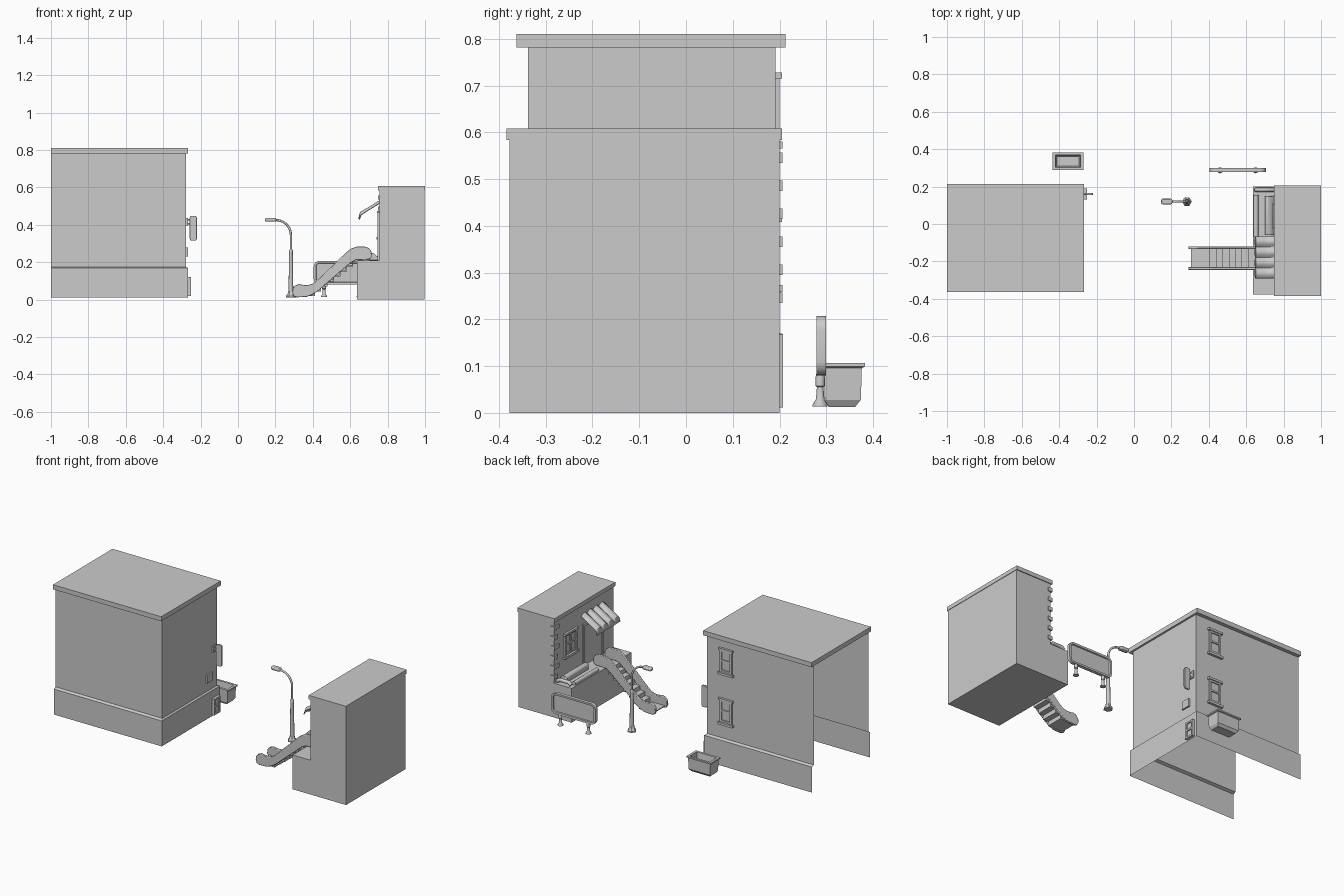
import bpy, bmesh, math
from mathutils import Vector

if "Cube" in bpy.data.objects:
    bpy.data.objects.remove(bpy.data.objects["Cube"])


def finish(name, bm, smooth=False, bevel=0, segs=2):
    bmesh.ops.recalc_face_normals(bm, faces=bm.faces)
    me = bpy.data.meshes.new(name)
    bm.to_mesh(me)
    bm.free()
    ob = bpy.data.objects.new(name, me)
    bpy.context.collection.objects.link(ob)
    if bevel:
        m = ob.modifiers.new("bevel", "BEVEL")
        m.width, m.segments = bevel, segs
    if smooth:
        bpy.ops.object.select_all(action="DESELECT")
        ob.select_set(True)
        bpy.context.view_layer.objects.active = ob
        bpy.ops.object.shade_smooth_by_angle(angle=math.radians(40))
    return ob


def prism(name, pts, axis, a, b, **kw):
    """Extrude a 2D profile along an axis from a to b."""
    put = {"x": lambda u, v, w: (w, u, v), "y": lambda u, v, w: (u, w, v),
           "z": lambda u, v, w: (u, v, w)}[axis]
    bm = bmesh.new()
    f = bm.faces.new([bm.verts.new(put(u, v, a)) for u, v in pts])
    r = bmesh.ops.extrude_face_region(bm, geom=[f])
    d = Vector(put(0, 0, b - a))
    for v in r["geom"]:
        if isinstance(v, bmesh.types.BMVert):
            v.co += d
    return finish(name, bm, **kw)


def box(name, x0, x1, y0, y1, z0, z1, **kw):
    return prism(name, [(x0, y0), (x1, y0), (x1, y1), (x0, y1)], "z", z0, z1, **kw)


def round_rect(u0, u1, v0, v1, r, n=5):
    out = []
    for cu, cv, s in ((u1 - r, v1 - r, 0), (u0 + r, v1 - r, 1), (u0 + r, v0 + r, 2), (u1 - r, v0 + r, 3)):
        for i in range(n + 1):
            t = (s + i / n) * math.pi / 2
            out.append((cu + r * math.cos(t), cv + r * math.sin(t)))
    return out


def loft(name, rings, caps=True, **kw):
    """Skin a list of equally long point rings."""
    bm = bmesh.new()
    rs = [[bm.verts.new(p) for p in ring] for ring in rings]
    n = len(rs[0])
    for a, b in zip(rs, rs[1:]):
        for i in range(n):
            bm.faces.new((a[i], a[(i + 1) % n], b[(i + 1) % n], b[i]))
    if caps:
        bm.faces.new(rs[0])
        bm.faces.new(rs[-1])
    return finish(name, bm, **kw)


def lathe(name, x, y, prof, n=16):
    return loft(name, [[(x + r * math.cos(i * math.tau / n), y + r * math.sin(i * math.tau / n), z)
                        for i in range(n)] for r, z in prof], smooth=True)


def tube(name, pts, r):
    cu = bpy.data.curves.new(name, "CURVE")
    cu.dimensions, cu.bevel_depth, cu.bevel_resolution, cu.use_fill_caps = "3D", r, 3, True
    s = cu.splines.new("POLY")
    s.points.add(len(pts) - 1)
    for p, q in zip(s.points, pts):
        p.co = (*q, 1)
    ob = bpy.data.objects.new(name, cu)
    bpy.context.collection.objects.link(ob)
    return ob


# Left building: open-ended wall shell with plinth
bm = bmesh.new()
rows = []
for ox, oy, z in ((.009, .017, .012), (.009, .017, .168), (0, 0, .175), (0, 0, .785)):
    path = ((-1, .191 + oy), (-.277 + ox, .191 + oy), (-.277 + ox, -.338 - oy), (-1, -.338 - oy))
    rows.append([bm.verts.new((x, y, z)) for x, y in path])
for a, b in zip(rows, rows[1:]):
    for i in range(3):
        bm.faces.new((a[i], a[i + 1], b[i + 1], b[i]))
finish("left_building_walls", bm)
box("left_building_roof", -1, -.266, -.363, .213, .782, .81)

# Back windows: frame, glass, lintel and sill
for k, z in enumerate((.265, .572)):
    n = f"back_window_{k}_"
    for x in (-.448, -.38):
        box(n + "jamb", x, x + .012, .188, .2, z, z + .145)
    for zz in (z + .012, z + .075, z + .133):
        box(n + "rail", -.44, -.375, .188, .199, zz, zz + .01)
    box(n + "glass", -.44, -.375, .188, .193, z, z + .145)
    box(n + "sill", -.458, -.358, .188, .206, z - .006, z + .008)
    box(n + "lintel", -.456, -.36, .188, .205, z + .143, z + .156)

# Side wall: service hatch, small box, hanging sign
for y in (.13, .18):
    box("hatch_jamb", -.275, -.251, y, y + .011, .02, .12)
for z in (.02, .065, .11):
    box("hatch_rail", -.275, -.252, .135, .185, z, z + .01)
box("hatch_panel", -.275, -.259, .135, .185, .02, .12)
box("wall_box", -.28, -.267, .085, .14, .23, .278)
prism("hanging_sign", round_rect(-.258, -.22, .315, .448, .012), "y", .155, .166, bevel=.002, smooth=True)
for z in (.405, .426):
    tube("sign_arm", [(-.28, .16, z), (-.25, .16, z)], .004)
box("sign_bracket", -.279, -.268, .145, .176, .395, .436)

# Open bin with rim and cavity
def rect(x0, x1, y0, y1, z):
    return [(x0, y0, z), (x1, y0, z), (x1, y1, z), (x0, y1, z)]


loft("bin", [rect(-.415, -.29, .305, .362, .013), rect(-.425, -.28, .297, .374, .028),
             rect(-.428, -.277, .294, .376, .096), rect(-.435, -.27, .289, .383, .099),
             rect(-.435, -.27, .289, .383, .107), rect(-.42, -.285, .303, .37, .107),
             rect(-.412, -.293, .31, .362, .04)])

# Right building
prism("right_building_body", [(.635, 0), (.997, 0), (.997, .59), (.756, .59), (.756, .21), (.635, .21)],
      "y", -.378, .2)
box("right_building_cornice", .748, 1, -.384, .205, .584, .608)

# Corner blocks on the facade
for i in range(6):
    w = .05 if i % 2 else .035
    box("corner_block", .748, .775, .206 - w, .206, .235 + i * .06, .257 + i * .06)

# Facade window and door
for y in (-.015, .088):
    box("facade_window_jamb", .747, .76, y, y + .012, .33, .47)
for z in (.34, .4, .455):
    box("facade_window_rail", .748, .76, -.01, .095, z, z + .01)
box("facade_window_bar", .749, .76, .038, .047, .34, .46)
box("facade_window_sill", .741, .76, -.025, .11, .322, .335)
box("facade_window_lintel", .743, .76, -.022, .107, .462, .474)
for y in (-.27, -.09):
    box("door_jamb", .747, .76, y, y + .014, .21, .46)
box("door_lintel", .747, .76, -.27, -.076, .45, .465)
box("door_leaf", .752, .76, -.26, -.085, .21, .45)

# Scalloped awning, four bulging strips
bm = bmesh.new()
rows = []
for i in range(33):
    b = .014 * math.sin(math.pi * (i % 8) / 8)
    y = -.066 - .226 * i / 32
    rows.append([bm.verts.new(p) for p in ((.757, y, .517 + b), (.70, y, .482 + b),
                                           (.656 - b * .3, y, .453 + b), (.648 - b * .3, y, .428 + b * .4))])
for a, b in zip(rows, rows[1:]):
    for j in range(3):
        bm.faces.new((a[j], a[j + 1], b[j + 1], b[j]))
aw = finish("awning", bm, smooth=True)
aw.modifiers.new("thickness", "SOLIDIFY").thickness = .004

# Rounded kerb cushions on the terrace
tube("terrace_rail_long", [(.652, -.07, .218), (.652, .155, .218)], .013)
tube("terrace_rail_end", [(.65, .183, .22), (.665, .183, .232), (.725, .183, .232), (.745, .183, .22)], .011)
prism("terrace_cushion", [(.70, .21), (.752, .21), (.748, .228), (.73, .245), (.712, .25), (.70, .24)],
      "y", -.06, .15, smooth=True, bevel=.004)

# Stairway: curved side panels and folded treads
side = [(.29, .035), (.298, .018), (.315, .012), (.365, .014), (.395, .025), (.43, .048), (.6, .195),
        (.63, .212), (.70, .214), (.715, .228), (.714, .255), (.70, .275), (.675, .284), (.635, .283),
        (.61, .275), (.585, .258), (.42, .1), (.395, .083), (.37, .077), (.345, .079), (.325, .083),
        (.305, .075), (.292, .058)]
for k, y in enumerate((-.245, -.134)):
    prism(f"stair_side_{k}", side, "y", y, y + .014, smooth=True, bevel=.003)
top = [(.305, .028), (.405, .028)]
for i in range(7):
    x, z = .405 + i * .034, .028 + (i + 1) * .026
    top += [(x, z), (x + .034, z)]
top += [(.7, .216)]
prism("stair_treads", top + [(x + .006, z - .01) for x, z in reversed(top)], "y", -.234, -.13)

# Street lamp
lathe("lamp_foot", .283, .12, [(.026, .012), (.026, .02), (.018, .028), (.015, .045)], 6)
lathe("lamp_pole", .283, .12, [(.013, .03), (.010, .25), (.011, .262), (.007, .268)], 12)
arc = [(.283, .12, .26), (.283, .12, .33)]
arc += [(.203 + .08 * math.cos(t), .12, .345 + .08 * math.sin(t)) for t in
        [i * math.pi / 20 for i in range(11)]] + [(.185, .12, .427)]
tube("lamp_arm", arc, .006)
prism("lamp_head", round_rect(.145, .205, .105, .136, .01), "z", .417, .436, smooth=True, bevel=.006)

# Billboard: rounded board with recessed faces on two turned legs
rings = []
for ins, y in ((.014, .287), (.012, .28), (0, .279), (0, .299), (.012, .298), (.014, .291)):
    rings.append([(u, y, v) for u, v in round_rect(.405 + ins, .705 - ins, .08 + ins, .207 - ins, .03 - ins)])
loft("billboard", rings, smooth=True)
for k, x in enumerate((.46, .65)):
    lathe(f"billboard_leg_{k}", x, .287, [(.016, .014), (.016, .018), (.009, .03), (.007, .055),
                                          (.01, .058), (.01, .075), (.008, .085)])
